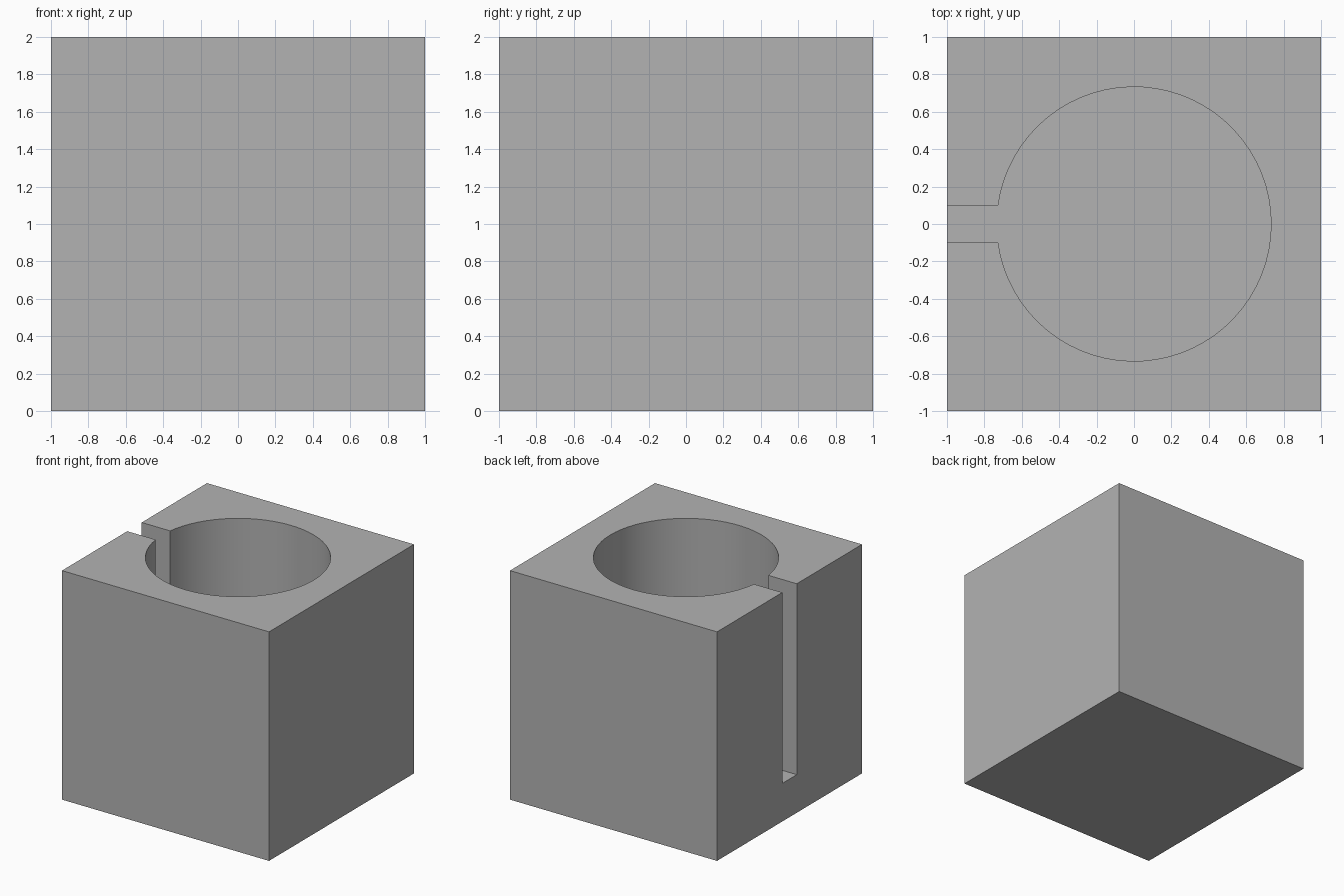
import bpy, bmesh, math

default = bpy.data.objects.get("Cube")
if default:
    bpy.data.objects.remove(default, do_unlink=True)

SIZE, FLOOR = 2.0, 0.333
BORE_RADIUS, SLOT_HALF, SEGMENTS = 0.733, 0.1, 64

grey = bpy.data.materials.new("plain_grey")
grey.use_nodes = True
colour = (0.45, 0.45, 0.45, 1)
grey.diffuse_color = colour
grey.node_tree.nodes["Principled BSDF"].inputs["Base Color"].default_value = colour


def prism(name, outline, bottom, top):
    """Extrude a flat outline between two heights."""
    bm = bmesh.new()
    face = bm.faces.new([bm.verts.new((x, y, bottom)) for x, y in outline])
    new = bmesh.ops.extrude_face_region(bm, geom=[face])["geom"]
    bmesh.ops.translate(bm, vec=(0, 0, top - bottom),
                        verts=[v for v in new if isinstance(v, bmesh.types.BMVert)])
    bmesh.ops.recalc_face_normals(bm, faces=bm.faces)
    mesh = bpy.data.meshes.new(name)
    bm.to_mesh(mesh)
    bm.free()
    mesh.materials.append(grey)
    obj = bpy.data.objects.new(name, mesh)
    bpy.context.collection.objects.link(obj)
    return obj


# Solid block
h = SIZE / 2
block = prism("holder_block", [(-h, -h), (h, -h), (h, h), (-h, h)], 0, SIZE)

# Keyhole cutter: round bore opening into a slot through the -x wall
mouth = math.asin(SLOT_HALF / BORE_RADIUS)
start, sweep = -math.pi + mouth, 2 * (math.pi - mouth)
angles = [start + sweep * i / SEGMENTS for i in range(SEGMENTS + 1)]
keyhole = [(BORE_RADIUS * math.cos(a), BORE_RADIUS * math.sin(a)) for a in angles]
keyhole += [(-h - 0.2, SLOT_HALF), (-h - 0.2, -SLOT_HALF)]
cutter = prism("keyhole_cutter", keyhole, FLOOR, SIZE + 0.2)
cutter.hide_render = True

# Cut the pocket, then drop the cutter
cut = block.modifiers.new("keyhole_pocket", "BOOLEAN")
cut.operation = "DIFFERENCE"
cut.solver = "EXACT"
cut.object = cutter
bpy.ops.object.select_all(action="DESELECT")
block.select_set(True)
bpy.context.view_layer.objects.active = block
bpy.ops.object.modifier_apply(modifier=cut.name)
bpy.data.objects.remove(cutter, do_unlink=True)

# Smooth bore wall, sharp edges elsewhere
bpy.ops.object.shade_smooth_by_angle(angle=math.radians(30))
